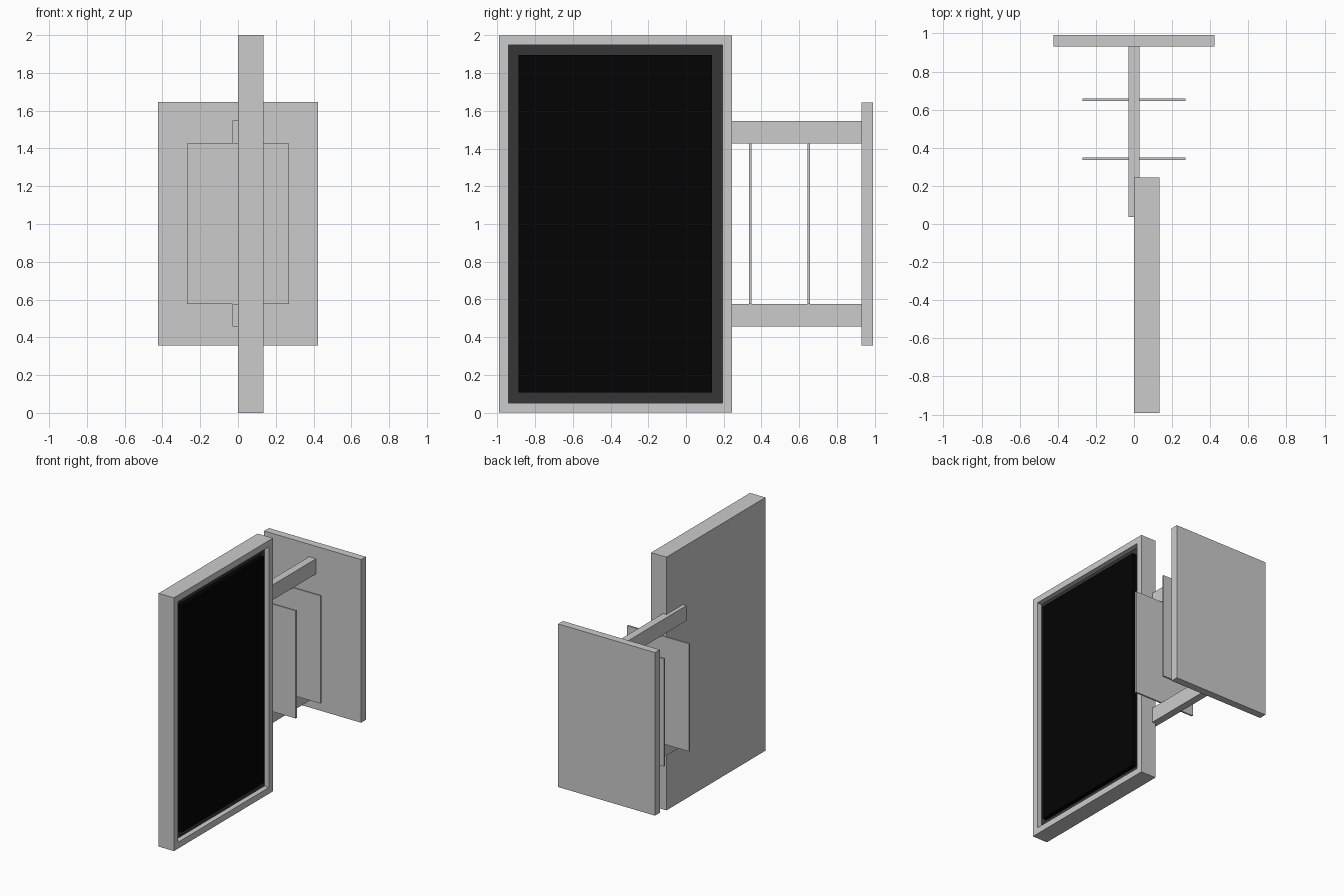
import bpy, bmesh

if "Cube" in bpy.data.objects:
    bpy.data.objects.remove(bpy.data.objects["Cube"])


def box(name, lo, hi, mat=None):
    bm = bmesh.new()
    bmesh.ops.create_cube(bm, size=1)
    for v in bm.verts:
        for i in range(3):
            v.co[i] = lo[i] if v.co[i] < 0 else hi[i]
    mesh = bpy.data.meshes.new(name)
    bm.to_mesh(mesh)
    bm.free()
    if mat:
        mesh.materials.append(mat)
    ob = bpy.data.objects.new(name, mesh)
    bpy.context.collection.objects.link(ob)
    return ob


def material(name, value):
    mat = bpy.data.materials.new(name)
    mat.diffuse_color = (value, value, value, 1)
    mat.use_nodes = True
    mat.node_tree.nodes["Principled BSDF"].inputs["Base Color"].default_value = mat.diffuse_color
    return mat


dark = material("dark_grey", 0.037)
black = material("black", 0.001)

# Display housing: flat rim inset on the +x face, then the middle sunk straight back
housing = box("display_housing", (0, -0.991, 0), (0.134, 0.244, 2))
bm = bmesh.new()
bm.from_mesh(housing.data)
bm.normal_update()
front = [f for f in bm.faces if f.normal.x > 0.9]
bmesh.ops.inset_region(bm, faces=front, thickness=0.05, use_even_offset=True)
sunk = bmesh.ops.extrude_face_region(bm, geom=front)["geom"]
bmesh.ops.delete(bm, geom=front, context="FACES_ONLY")
for v in sunk:
    if isinstance(v, bmesh.types.BMVert):
        v.co.x -= 0.045
bmesh.ops.recalc_face_normals(bm, faces=bm.faces)
bm.to_mesh(housing.data)
bm.free()

# Bezel at the bottom of the recess, with the screen block standing on it
box("bezel", (0.085, -0.941, 0.05), (0.094, 0.194, 1.95), dark)
box("screen", (0.09, -0.887, 0.106), (0.13, 0.138, 1.895), black)

# Two horizontal arms, each running from inside the housing to the wall plate
for name, z in (("lower_arm", 0.457), ("upper_arm", 1.427)):
    box(name, (-0.03, 0.037, z), (0.03, 0.932, z + 0.12))

# Thin plates between the arms
for name, y in (("front_thin_plate", 0.335), ("rear_thin_plate", 0.645)):
    box(name, (-0.27, y, 0.577), (0.27, y + 0.013, 1.427))

# Wall mounting plate
box("wall_plate", (-0.423, 0.931, 0.357), (0.423, 0.991, 1.645))
